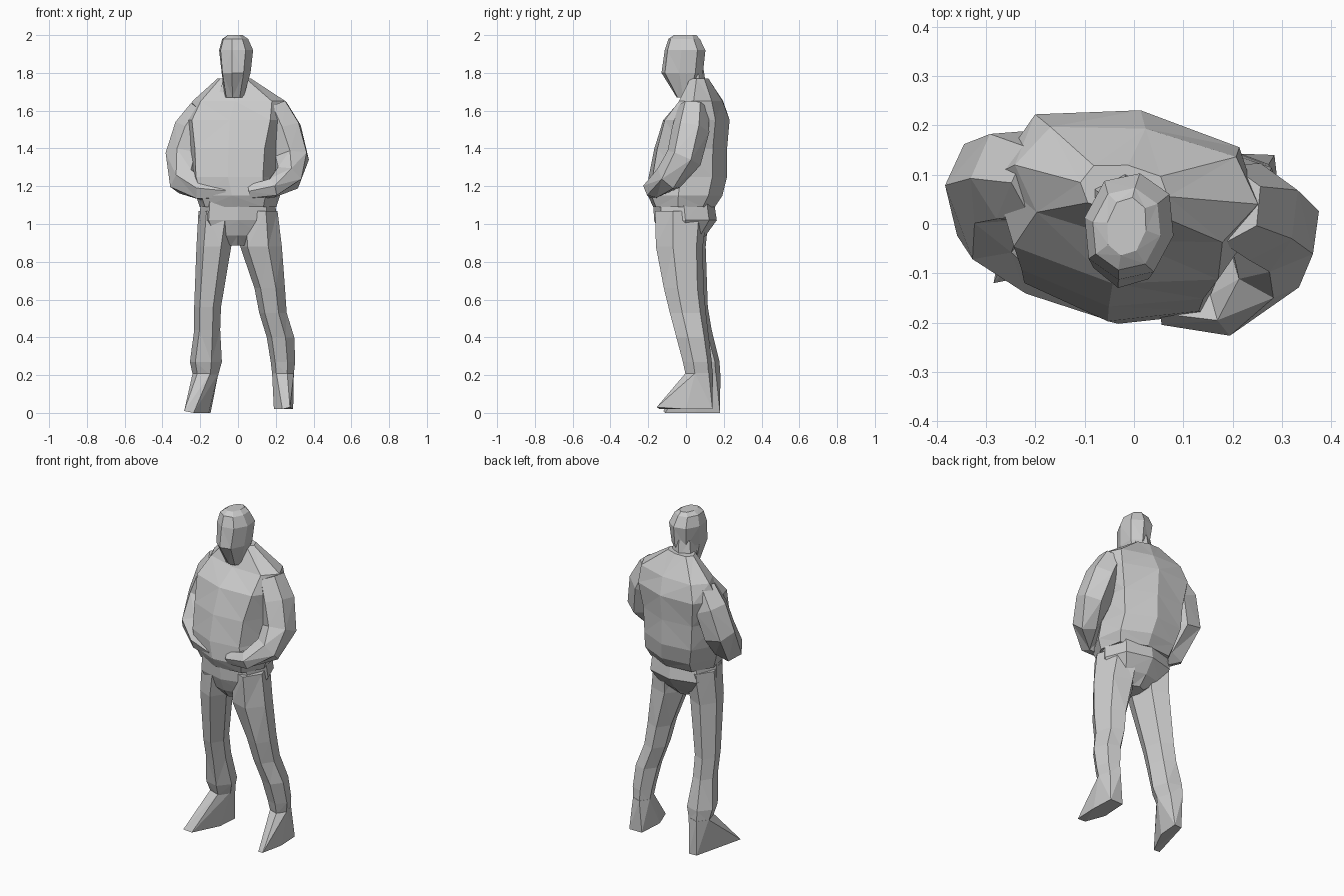
import bpy, bmesh, math
from mathutils import Vector

if "Cube" in bpy.data.objects:
    bpy.data.objects.remove(bpy.data.objects["Cube"])


def finish(name, bm):
    bmesh.ops.triangulate(bm, faces=bm.faces)
    bmesh.ops.recalc_face_normals(bm, faces=bm.faces)
    me = bpy.data.meshes.new(name)
    bm.to_mesh(me)
    bm.free()
    ob = bpy.data.objects.new(name, me)
    bpy.context.collection.objects.link(ob)
    return ob


def skin(name, rings):
    """Bridge equal-sized rings of points into a closed faceted body."""
    bm = bmesh.new()
    vs = [[bm.verts.new(p) for p in r] for r in rings]
    n = len(vs[0])
    for a, b in zip(vs, vs[1:]):
        for i in range(n):
            j = (i + 1) % n
            bm.faces.new((a[i], a[j], b[j], b[i]))
    bm.faces.new(vs[0])
    bm.faces.new(vs[-1])
    return finish(name, bm)


def oval(cx, cy, z, rx, ry, n, turn=0.0, boxy=1.0):
    pts = []
    for i in range(n):
        a = math.tau * i / n + math.pi / 2
        c, s = math.cos(a), math.sin(a)
        x = math.copysign(abs(c) ** boxy, c) * rx
        y = math.copysign(abs(s) ** boxy, s) * ry
        pts.append((cx + x * math.cos(turn) - y * math.sin(turn),
                    cy + x * math.sin(turn) + y * math.cos(turn), z))
    return pts


def loft(name, rows, n=8, turn=0.0, boxy=1.0):
    return skin(name, [oval(*r, n, turn, boxy) for r in rows])


def limb(name, rows, n=6):
    """Tube along a bent path; each row is x, y, z, radius."""
    p = [Vector(r[:3]) for r in rows]
    side = (p[1] - p[0]).cross(p[-1] - p[-2]).normalized()
    rings = []
    for i, c in enumerate(p):
        d = (p[min(i + 1, len(p) - 1)] - p[max(i - 1, 0)]).normalized()
        u = (side - d * side.dot(d)).normalized()
        v = d.cross(u)
        rings.append([c + (u * math.cos(math.tau * k / n) + v * math.sin(math.tau * k / n)) * rows[i][3]
                      for k in range(n)])
    return skin(name, rings)


def hull(name, pts):
    bm = bmesh.new()
    for q in pts:
        bm.verts.new(q)
    bmesh.ops.convex_hull(bm, input=bm.verts)
    bmesh.ops.delete(bm, geom=[v for v in bm.verts if not v.link_faces], context='VERTS')
    return finish(name, bm)


def weld(name, base, others):
    """Union overlapping parts into one skin with no faces inside."""
    for o in others:
        m = base.modifiers.new(o.name, 'BOOLEAN')
        m.operation, m.solver, m.object = 'UNION', 'EXACT', o
    me = bpy.data.meshes.new_from_object(base.evaluated_get(bpy.context.evaluated_depsgraph_get()))
    base.modifiers.clear()
    base.data = me
    base.name = name
    for o in others:
        bpy.data.objects.remove(o)


# Head, tipped forward and turned a little, and neck
head = loft("head", [(-.02, -.005, 1.67, .05, .045), (-.01, -.02, 1.8, .078, .112),
                     (-.01, -.005, 1.92, .092, .11), (-.015, -.01, 1.98, .07, .085),
                     (-.015, -.005, 2.0, .04, .06)], 8, -.2, .9)
neck = loft("neck", [(-.02, .06, 1.62, .12, .09), (-.02, .045, 1.74, .075, .06),
                     (-.015, .03, 1.84, .06, .06)], 6)

# Jacket body, twisted a little to one side
jacket = loft("jacket", [(0, -.01, 1.09, .205, .165), (0, -.005, 1.15, .225, .2),
                         (-.02, .01, 1.25, .235, .21), (-.02, .025, 1.4, .245, .195),
                         (-.015, .055, 1.55, .275, .178), (.005, .08, 1.65, .25, .115),
                         (-.02, .07, 1.77, .09, .05)], 8, -.16, .78)

# Arms bent with the hands meeting in front
left_arm = limb("left_arm", [(.19, .04, 1.62, .08), (.245, .025, 1.5, .1), (.287, -.01, 1.35, .096),
                             (.265, -.09, 1.245, .08), (.18, -.175, 1.19, .055), (.06, -.165, 1.17, .04)])
right_arm = limb("right_arm", [(-.18, .09, 1.6, .08), (-.24, .1, 1.5, .1), (-.285, .085, 1.36, .1),
                               (-.28, -.01, 1.225, .085), (-.19, -.09, 1.18, .06), (-.05, -.155, 1.17, .04)])

# Trousers
hips = loft("hips", [(0, -.015, 1.14, .195, .16), (0, -.003, 1.02, .205, .166),
                     (0, -.015, .94, .16, .12), (0, -.02, .885, .05, .07)], 8, 0.0, .8)
right_ankle = (-.172, .1, .2, .066, .085)
left_ankle = (.238, .07, .2, .055, .075)
right_leg = loft("right_leg", [(-.105, -.015, 1.07, .1, .145), (-.128, -.02, .88, .088, .13),
                               (-.161, .02, .56, .068, .1), (-.163, .045, .44, .066, .095),
                               (-.17, .085, .27, .085, .097), right_ankle], 6, .3)
left_leg = loft("left_leg", [(.105, -.025, 1.07, .1, .145), (.122, -.035, .88, .11, .13),
                             (.168, -.012, .66, .078, .11), (.185, .01, .53, .07, .1),
                             (.225, .035, .4, .072, .09), (.238, .06, .27, .064, .08),
                             left_ankle], 6, .3)

# Shoes, wedges tapering down to turned-out toes
right_shoe = hull("right_shoe", oval(-.172, .1, .21, .067, .086, 6, .3) +
                  [(-.145, .18, 0), (-.195, .175, 0), (-.285, -.12, .01), (-.235, -.11, 0), (-.155, .05, 0)])
left_shoe = hull("left_shoe", oval(.238, .07, .21, .056, .076, 6, .3) +
                 [(.285, .14, .02), (.2, .14, .02), (.19, -.02, .02), (.235, -.14, .02),
                  (.275, -.155, .03), (.292, .0, .02)])

weld("standing_figure", jacket, [left_arm, right_arm, neck, head, hips,
                                 right_leg, left_leg, right_shoe, left_shoe])
